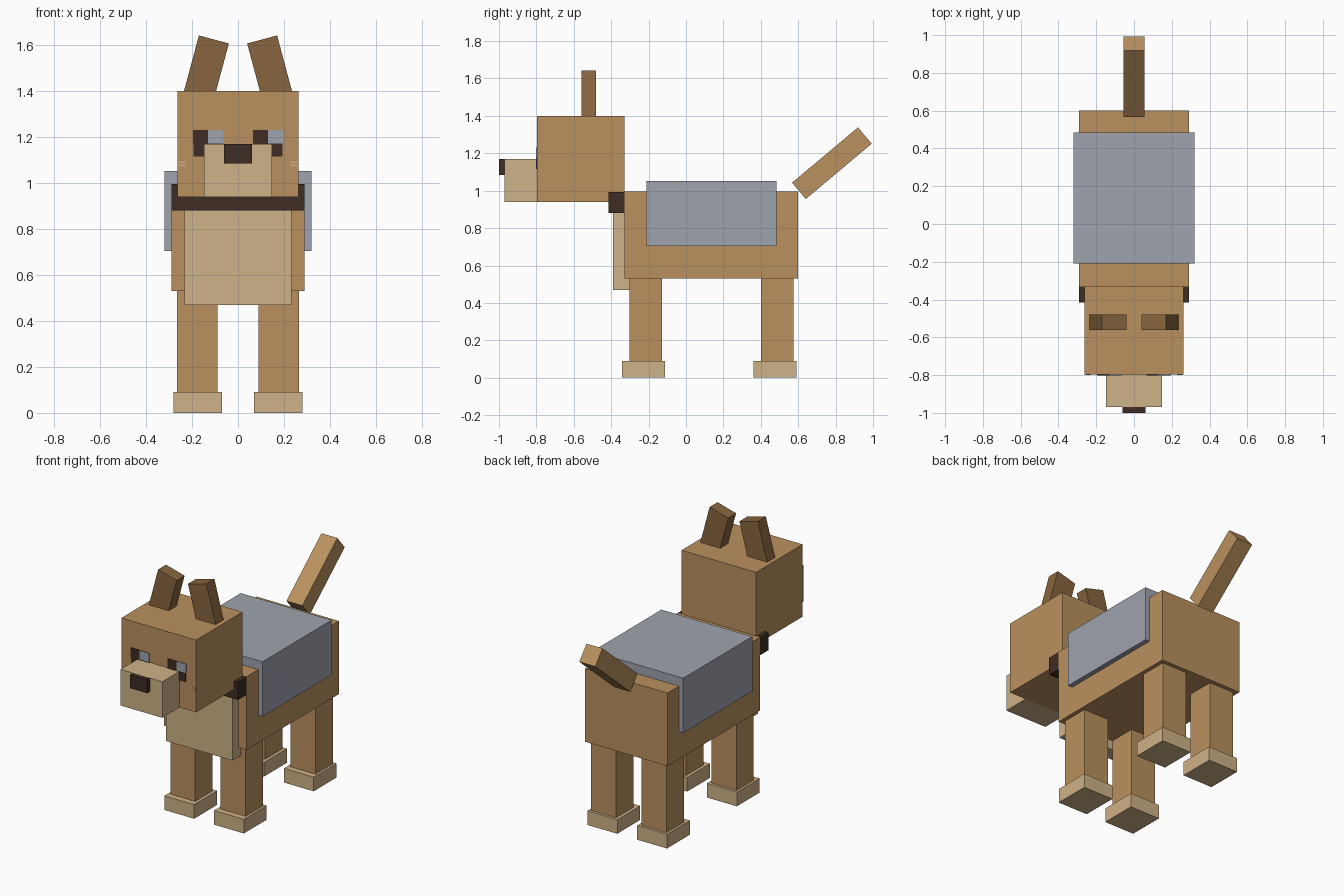
import bpy
from math import radians
from mathutils import Vector

cube = bpy.data.objects.get("Cube")
if cube:
    bpy.data.objects.remove(cube)


def material(name, hex_colour):
    """Flat material from an sRGB hex string, stored as linear values."""
    srgb = [int(hex_colour[i:i + 2], 16) / 255 for i in (0, 2, 4)]
    rgba = [((c + 0.055) / 1.055) ** 2.4 for c in srgb] + [1.0]
    mat = bpy.data.materials.new(name)
    mat.use_nodes = True
    mat.diffuse_color = rgba
    mat.node_tree.nodes["Principled BSDF"].inputs["Base Color"].default_value = rgba
    return mat


tan = material("tan fur", "BA915E")
cream = material("cream fur", "CFB288")
brown = material("brown ear", "87653E")
dark = material("dark brown", "3E2D23")
grey = material("grey cloth", "9FA3AD")


def box(name, mat, x, y, z, rotation=(0, 0, 0)):
    """Box spanning the given (min, max) ranges, turned about its centre."""
    spans = (x, y, z)
    bpy.ops.mesh.primitive_cube_add(
        size=1, location=[(a + b) / 2 for a, b in spans], rotation=rotation)
    obj = bpy.context.object
    obj.name = name
    obj.data.name = name
    obj.scale = Vector([abs(b - a) for a, b in spans])
    obj.data.materials.append(mat)
    return obj


def pair(name, mat, x, y, z, tilt=0):
    """Matching left and right boxes; tilt leans the tops inwards."""
    for side, s in (("left", 1), ("right", -1)):
        box(f"{side}_{name}", mat, sorted((s * x[0], s * x[1])), y, z,
            (0, -s * radians(tilt), 0))


# Body, saddle cloth, chest and collar
box("body", tan, (-0.29, 0.29), (-0.33, 0.60), (0.53, 0.995))
box("saddle_cloth", grey, (-0.32, 0.32), (-0.21, 0.485), (0.705, 1.053))
box("chest_bib", cream, (-0.233, 0.233), (-0.39, -0.30), (0.47, 0.90))
box("collar", dark, (-0.29, 0.29), (-0.415, -0.33), (0.88, 0.993))

# Legs and paws
for end, y in (("front", -0.215), ("back", 0.487)):
    pair(f"{end}_leg", tan, (0.09, 0.265), (y - 0.087, y + 0.087), (0.08, 0.55))
    y -= 0.011
    pair(f"{end}_paw", cream, (0.07, 0.28), (y - 0.115, y + 0.115), (0, 0.09))

# Head, snout and nose
box("head", tan, (-0.263, 0.263), (-0.797, -0.33), (0.94, 1.40))
box("snout", cream, (-0.147, 0.147), (-0.97, -0.797), (0.94, 1.17))
box("nose", dark, (-0.06, 0.06), (-1.0, -0.97), (1.085, 1.17))

# Ears lean towards each other
pair("ear", brown, (0.075, 0.21), (-0.56, -0.48), (1.34, 1.63), tilt=15)

# Eyes: dark lower half, with a dark and a pale square above
face = (-0.802, -0.796)
pair("eye_lower", dark, (0.065, 0.193), face, (1.115, 1.173))
for name, x, left_mat, right_mat in (("eye_inner", (0.065, 0.13), dark, grey),
                                     ("eye_outer", (0.13, 0.195), grey, dark)):
    box(f"left_{name}", left_mat, x, face, (1.173, 1.23))
    box(f"right_{name}", right_mat, (-x[1], -x[0]), face, (1.173, 1.23))

# Pale cheek marks
for row, z in (("upper", 1.09), ("lower", 1.077)):
    pair(f"{row}_cheek_mark", cream, (0.228, 0.258), (-0.799, -0.796), (z - 0.003, z + 0.003))

# Raised tail
box("tail", tan, (-0.056, 0.056), (0.55, 1.01), (1.09, 1.204), (radians(40), 0, 0))
